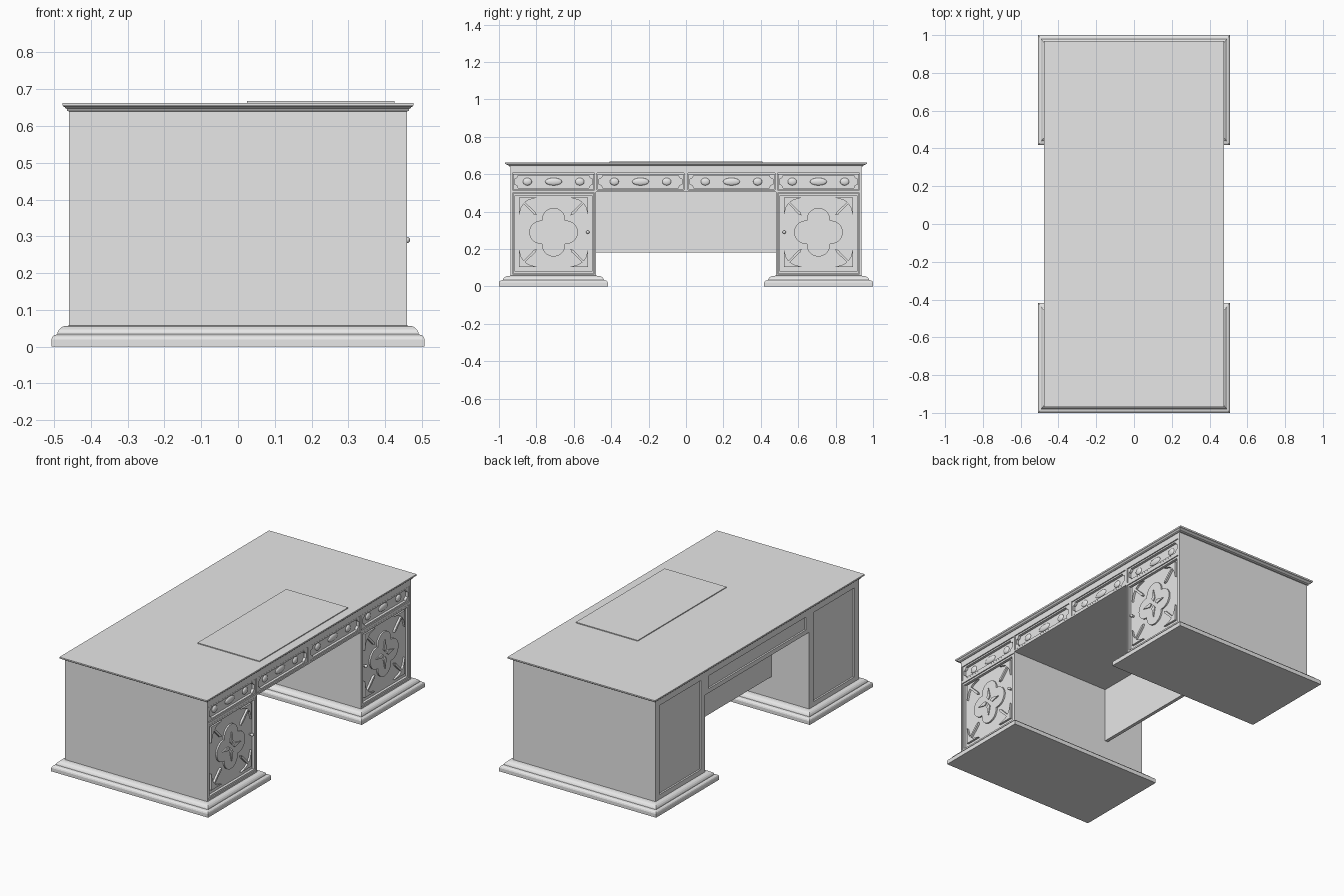
import bpy, bmesh
from math import pi, sin, cos, sqrt

if "Cube" in bpy.data.objects:
    bpy.data.objects.remove(bpy.data.objects["Cube"], do_unlink=True)

grey = bpy.data.materials.new("plain_grey")
grey.use_nodes = True
grey.diffuse_color = (0.8, 0.8, 0.8, 1)
grey.node_tree.nodes["Principled BSDF"].inputs["Base Color"].default_value = (0.8, 0.8, 0.8, 1)


def add(name, mesh):
    ob = bpy.data.objects.new(name, mesh)
    bpy.context.scene.collection.objects.link(ob)
    mesh.materials.clear()
    mesh.materials.append(grey)
    return ob


def plate(name, loops, x0, x1):
    """Extrude closed (y, z) outlines between x0 and x1; inner outlines become holes."""
    cu = bpy.data.curves.new(name + "_outline", "CURVE")
    cu.dimensions = "2D"
    cu.fill_mode = "BOTH"
    cu.extrude = (x1 - x0) / 2
    for pts in loops:
        sp = cu.splines.new("POLY")
        sp.points.add(len(pts) - 1)
        for p, (y, z) in zip(sp.points, pts):
            p.co = (y, z, 0, 1)
        sp.use_cyclic_u = True
    tmp = bpy.data.objects.new(name + "_tmp", cu)
    bpy.context.scene.collection.objects.link(tmp)
    dg = bpy.context.evaluated_depsgraph_get()
    mesh = bpy.data.meshes.new_from_object(tmp.evaluated_get(dg))
    bpy.data.objects.remove(tmp, do_unlink=True)
    for p in mesh.polygons:
        p.use_smooth = False
    ob = add(name, mesh)
    ob.rotation_euler = (pi / 2, 0, pi / 2)
    ob.location.x = (x0 + x1) / 2
    return ob


def rect(y0, y1, z0, z1, inset=0):
    y0, y1, z0, z1 = y0 + inset, y1 - inset, z0 + inset, z1 - inset
    return [(y0, z0), (y1, z0), (y1, z1), (y0, z1)]


def scooped(y0, y1, z0, z1, r):
    """Rectangle with concave quarter-round corners."""
    pts = []
    for k, (y, z) in enumerate(rect(y0, y1, z0, z1)):
        for i in range(7):
            a = pi / 2 * (k + 1) - pi / 2 * i / 6
            pts.append((y + r * cos(a), z + r * sin(a)))
    return pts


def moulding(name, cy, hx, hy, ex, ey, profile):
    """Stack of rectangles; profile holds (outward fraction, height)."""
    bm = bmesh.new()
    rings = []
    for t, z in profile:
        a, b = hx + ex * t, hy + ey * t
        rings.append([bm.verts.new((sx * a, cy + sy * b, z))
                      for sx, sy in ((-1, -1), (1, -1), (1, 1), (-1, 1))])
    bm.faces.new(rings[0][::-1])
    bm.faces.new(rings[-1])
    for lo, hi in zip(rings, rings[1:]):
        for i in range(4):
            j = (i + 1) % 4
            bm.faces.new((lo[i], lo[j], hi[j], hi[i]))
    mesh = bpy.data.meshes.new(name)
    bm.to_mesh(mesh)
    bm.free()
    return add(name, mesh)


def box(name, x0, x1, y0, y1, z0, z1):
    return plate(name, [rect(y0, y1, z0, z1)], x0, x1)


def dome(name, loc, scale):
    bm = bmesh.new()
    bmesh.ops.create_uvsphere(bm, u_segments=20, v_segments=10, radius=1)
    mesh = bpy.data.meshes.new(name)
    bm.to_mesh(mesh)
    bm.free()
    for p in mesh.polygons:
        p.use_smooth = True
    ob = add(name, mesh)
    ob.location, ob.scale = loc, scale
    return ob


# Carcass: two pedestals joined by a frieze
W, K = 0.938, 0.48
FOOT, KNEE, HEAD = 0.05, 0.505, 0.645
FIELD, FACE = 0.442, 0.46
arch = [(-W, FOOT), (-K, FOOT), (-K, KNEE), (K, KNEE), (K, FOOT), (W, FOOT), (W, HEAD), (-W, HEAD)]
plate("carcass", [arch], -0.45, FIELD)

# Drawer side frame with openings for doors and drawers
drawers = [(-0.928, -0.488), (-0.476, -0.01), (0.01, 0.476), (0.488, 0.928)]
doors = [(-0.928, -0.488), (0.488, 0.928)]
DZ, RZ = (0.066, 0.499), (0.515, 0.605)
plate("drawer_side_frame",
      [arch] + [rect(*d, *DZ) for d in doors] + [rect(*d, *RZ) for d in drawers], FIELD - 0.002, FACE)

# Visitor side frame with sunk panels
plate("visitor_side_frame",
      [arch, rect(-0.9, -0.52, 0.085, 0.605), rect(0.52, 0.9, 0.085, 0.605),
       rect(-0.45, 0.45, 0.53, 0.605)], -FACE, -0.448)

# Drawer fronts with scooped border and low rosettes
for n, (a, b) in enumerate(drawers):
    plate(f"drawer_front_{n}",
          [rect(a, b, *RZ, 0.003), scooped(a + 0.012, b - 0.012, RZ[0] + 0.012, RZ[1] - 0.012, 0.018)],
          FIELD - 0.002, FACE - 0.003)
    mid, z = (a + b) / 2, sum(RZ) / 2
    for k in (-1, 0, 1):
        dome(f"drawer_rosette_{n}_{k + 1}", (FIELD, mid + k * 0.14, z),
             (0.01, 0.045 if k == 0 else 0.024, 0.02))


def quatrefoil(cy, cz, d=0.068, r=0.062):
    pts = []
    for i in range(64):
        a = 2 * pi * i / 64
        f = (a + pi / 4) % (pi / 2) - pi / 4
        rad = d * cos(f) + sqrt(r * r - (d * sin(f)) ** 2)
        pts.append((cy + rad * cos(a), cz + rad * sin(a)))
    return pts


# Carved doors: frame, quatrefoil, star and corner spandrels
spandrel = [(0.185, 0.185), (0.09, 0.185), (0.135, 0.172), (0.152, 0.16), (0.095, 0.105),
            (0.09, 0.09), (0.105, 0.095), (0.16, 0.152), (0.172, 0.135), (0.185, 0.09)]
petal = [(0.014, 0), (0.03, 0.013), (0.085, 0), (0.03, -0.013)]
for side, (a, b) in zip(("right", "left"), doors):
    cy, cz = (a + b) / 2, sum(DZ) / 2 + 0.007
    plate(f"door_frame_{side}", [rect(a, b, *DZ, 0.003), rect(a, b, *DZ, 0.014)],
          FIELD - 0.002, FACE - 0.003)
    plate(f"door_quatrefoil_{side}", [quatrefoil(cy, cz)], FIELD - 0.002, FIELD + 0.009)
    for k in range(4):
        c, s = round(cos(k * pi / 2)), round(sin(k * pi / 2))
        turn = lambda pts: [(cy + c * u - s * v, cz + s * u + c * v) for u, v in pts]
        plate(f"door_star_petal_{side}_{k}", [turn(petal)], FIELD + 0.007, FACE - 0.003)
        plate(f"door_spandrel_{side}_{k}", [turn(spandrel)], FIELD - 0.002, FACE - 0.006)
    edge = -0.525 if side == "right" else 0.525
    dome(f"door_knob_{side}", (FACE - 0.001, edge, 0.29), (0.009, 0.009, 0.009))
    box(f"door_knob_stem_{side}", FIELD, FACE - 0.002, edge - 0.004, edge + 0.004, 0.286, 0.294)

# Modesty panel in the kneehole
box("modesty_panel", -0.215, -0.195, -K, K, 0.18, KNEE + 0.005)

# Stepped plinths
plinth = [(1, 0), (1, 0.02), (0.95, 0.027), (0.85, 0.031), (0.7, 0.033), (0.66, 0.034),
          (0.64, 0.04), (0.56, 0.047), (0.42, 0.053), (0.25, 0.056), (0, 0.057)]
for side, s in (("right", -1), ("left", 1)):
    moulding(f"plinth_{side}", s * (W + K) / 2, FACE, (W - K) / 2, 0.047, 0.062, plinth)

# Table top with moulded edge, and writing pad
moulding("table_top", 0, FACE, W, 0.017, 0.03,
         [(0, 0.64), (0.25, 0.641), (0.3, 0.646), (0.5, 0.648), (0.7, 0.652),
          (0.95, 0.654), (1, 0.657), (1, 0.663)])
box("writing_pad", 0.025, 0.425, -0.41, 0.41, 0.66, 0.668)
